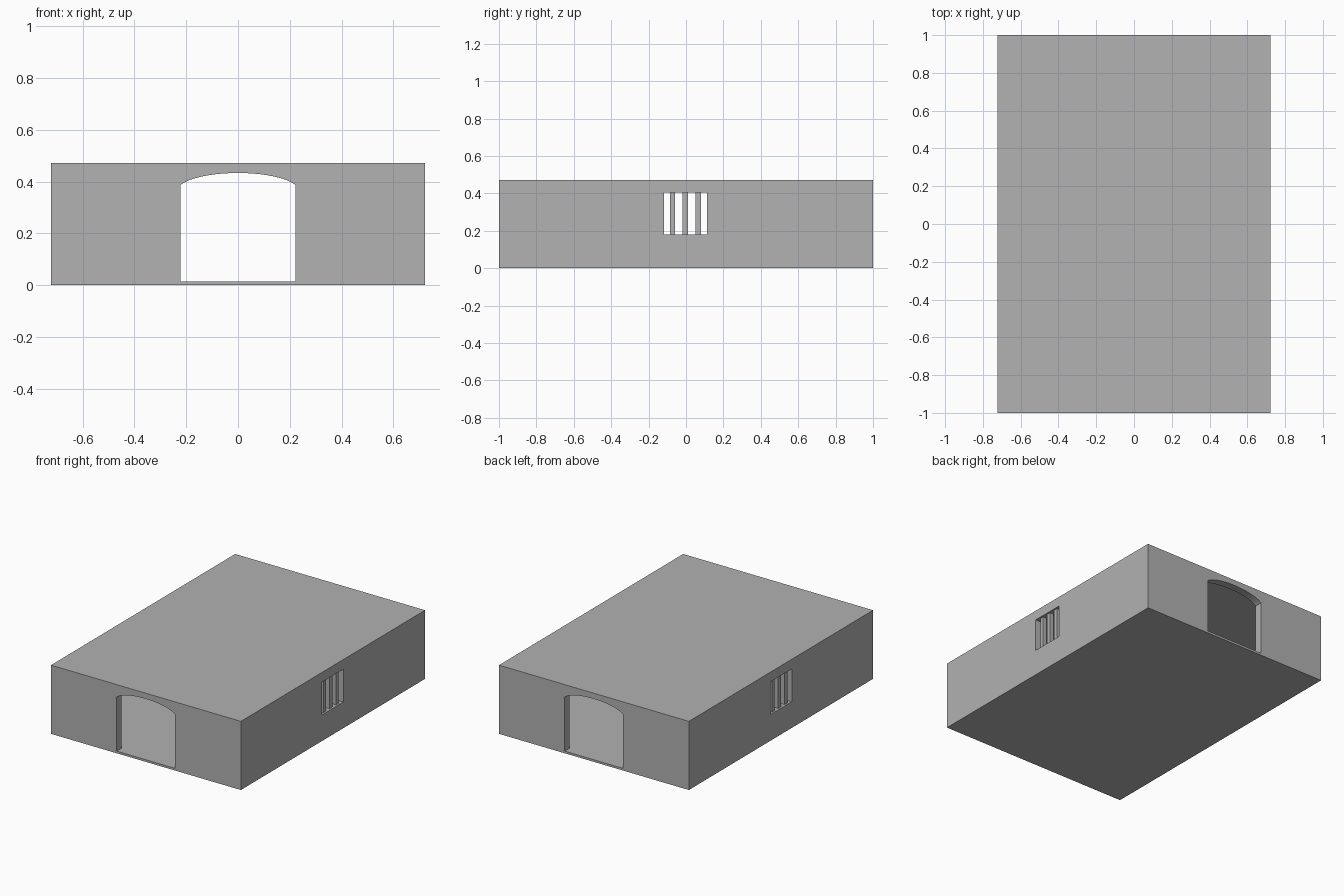
import bpy
import bmesh
import math
from mathutils import Matrix

if "Cube" in bpy.data.objects:
    bpy.data.objects.remove(bpy.data.objects["Cube"])

WIDTH, LENGTH, HEIGHT = 1.444, 2.0, 0.472
WALL, FLOOR, ROOF = 0.054, 0.015, 0.02

stone = bpy.data.materials.new("plain_grey")
stone.use_nodes = True
grey = (0.445, 0.445, 0.445, 1)
stone.diffuse_color = grey
stone.node_tree.nodes["Principled BSDF"].inputs["Base Color"].default_value = grey


def finish(name, bm):
    bmesh.ops.recalc_face_normals(bm, faces=bm.faces)
    mesh = bpy.data.meshes.new(name)
    bm.to_mesh(mesh)
    bm.free()
    obj = bpy.data.objects.new(name, mesh)
    bpy.context.collection.objects.link(obj)
    mesh.materials.append(stone)
    return obj


def box(name, low, high):
    bm = bmesh.new()
    centre = [(a + b) / 2 for a, b in zip(low, high)]
    size = [b - a for a, b in zip(low, high)]
    matrix = Matrix.Translation(centre) @ Matrix.Diagonal((*size, 1))
    bmesh.ops.create_cube(bm, size=1, matrix=matrix)
    return finish(name, bm)


def arch_prism(name, half, top, bottom, depth):
    # Flattened elliptical arch, clipped at the jambs
    radius, rise, steps = half * 1.06, 0.07, 24
    points = [(-half, bottom)]
    for i in range(steps + 1):
        x = -half * math.cos(math.pi * i / steps)
        points.append((x, top - rise + rise * math.sqrt(1 - (x / radius) ** 2)))
    points.append((half, bottom))
    bm = bmesh.new()
    face = bm.faces.new([bm.verts.new((x, -depth, z)) for x, z in points])
    new = bmesh.ops.extrude_face_region(bm, geom=[face])["geom"]
    verts = [g for g in new if isinstance(g, bmesh.types.BMVert)]
    bmesh.ops.translate(bm, verts=verts, vec=(0, 2 * depth, 0))
    return finish(name, bm)


def cut(target, cutter):
    cutter.hide_render = True
    mod = target.modifiers.new("opening", "BOOLEAN")
    mod.operation = "DIFFERENCE"
    mod.solver = "EXACT"
    mod.object = cutter
    bpy.context.view_layer.objects.active = target
    bpy.ops.object.modifier_apply(modifier=mod.name)
    bpy.data.objects.remove(cutter)


# Hollow building shell
hx, hy = WIDTH / 2, LENGTH / 2
shell = box("building_shell", (-hx, -hy, 0), (hx, hy, HEIGHT))
cut(shell, box("room_cutter", (WALL - hx, WALL - hy, FLOOR),
               (hx - WALL, hy - WALL, HEIGHT - ROOF)))

# Arched doorways through the front and back walls
cut(shell, arch_prism("doorway_cutter", 0.222, 0.433, FLOOR, hy + 0.1))

# Windows through both side walls
win_y, win_half, sill, head = -0.003, 0.115, 0.18, 0.405
cut(shell, box("window_cutter", (-hx - 0.1, win_y - win_half, sill),
               (hx + 0.1, win_y + win_half, head)))

# Three square bars in each window
bar = 0.0145
for side, sign in (("left", 1), ("right", -1)):
    x = sign * (hx - WALL / 2)
    for i in range(3):
        y = win_y + (i - 1) * 0.069
        box(f"{side}_window_bar_{i + 1}", (x - bar, y - bar, sill), (x + bar, y + bar, head))
